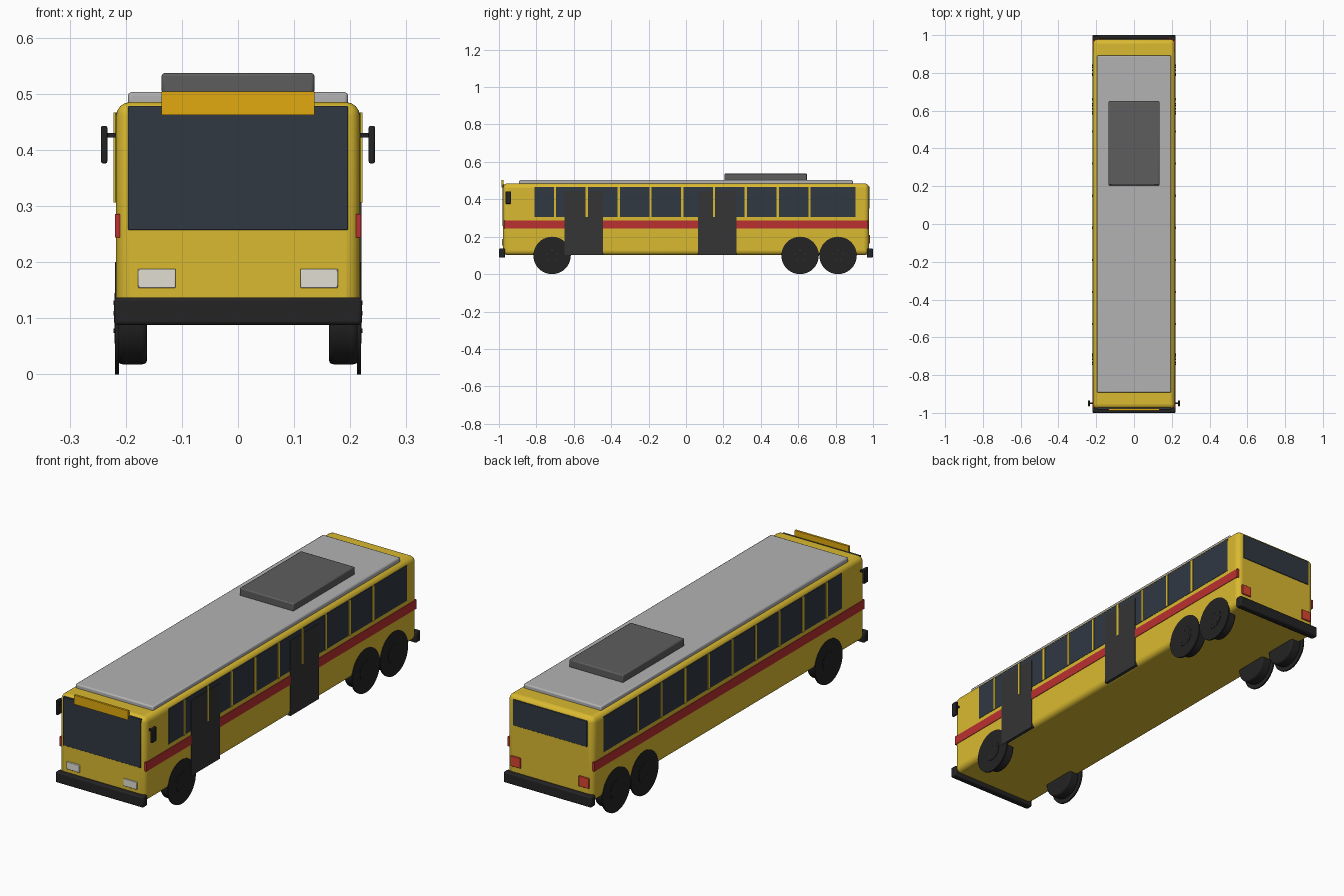
import bpy, math

if "Cube" in bpy.data.objects:
    bpy.data.objects.remove(bpy.data.objects["Cube"])


def mat(name, *c):
    m = bpy.data.materials.new(name)
    m.diffuse_color = (*c, 1)
    m.use_nodes = True
    m.node_tree.nodes["Principled BSDF"].inputs["Base Color"].default_value = m.diffuse_color
    return m


YELLOW = mat("yellow_paint", 0.70, 0.49, 0.03)
GLASS = mat("dark_glass", 0.03, 0.04, 0.055)
RED = mat("red_stripe", 0.50, 0.03, 0.03)
BLACK = mat("black_rubber", 0.017, 0.017, 0.017)
DOOR = mat("door_grey", 0.035, 0.035, 0.035)
ROOF = mat("roof_grey", 0.45, 0.45, 0.45)
VENT = mat("vent_grey", 0.11, 0.11, 0.11)
AMBER = mat("sign_amber", 0.75, 0.40, 0.005)
LAMP = mat("lamp_white", 0.75, 0.73, 0.65)
TAIL = mat("tail_red", 0.70, 0.06, 0.03)


def finish(ob, name, m, bevel, segs):
    ob.name = name
    ob.data.materials.append(m)
    if bevel:
        b = ob.modifiers.new("bevel", "BEVEL")
        b.width, b.segments = bevel, segs
        bpy.ops.object.shade_smooth_by_angle()
    return ob


# box given by its extents on each axis
def box(name, x, y, z, m, bevel=0, segs=2):
    lo, hi = zip(x, y, z)
    bpy.ops.mesh.primitive_cube_add(size=1, location=[(a + b) / 2 for a, b in zip(lo, hi)])
    ob = bpy.context.object
    ob.scale = [b - a for a, b in zip(lo, hi)]
    bpy.ops.object.transform_apply(location=False, rotation=False, scale=True)
    return finish(ob, name, m, bevel, segs)


# the same box on both sides of x = 0
def pair(name, x, *args, **kw):
    box(name + "_right", x, *args, **kw)
    box(name + "_left", (-x[1], -x[0]), *args, **kw)


# cylinder lying along x
def disc(name, x0, x1, y, z, r, m, bevel=0, verts=40):
    bpy.ops.mesh.primitive_cylinder_add(vertices=verts, radius=r, depth=abs(x1 - x0),
                                        location=((x0 + x1) / 2, y, z),
                                        rotation=(0, math.pi / 2, 0))
    ob = finish(bpy.context.object, name, m, bevel, 3)
    bpy.ops.object.shade_smooth_by_angle()
    return ob


# shell and roof
box("body", (-0.217, 0.217), (-0.978, 0.978), (0.102, 0.485), YELLOW, 0.024, 4)
box("roof_panel", (-0.196, 0.196), (-0.892, 0.892), (0.475, 0.503), ROOF, 0.006)
box("roof_unit", (-0.136, 0.136), (0.205, 0.648), (0.50, 0.537), VENT, 0.005)

# front end
box("windshield", (-0.196, 0.196), (-0.982, -0.97), (0.257, 0.478), GLASS, 0.002)
box("destination_sign", (-0.136, 0.136), (-0.987, -0.977), (0.462, 0.504), AMBER)
pair("headlight", (0.111, 0.178), (-0.984, -0.97), (0.154, 0.188), LAMP, bevel=0.002)

# rear end
box("rear_window", (-0.187, 0.187), (0.97, 0.981), (0.35, 0.468), GLASS, 0.002)
pair("tail_light", (0.147, 0.197), (0.97, 0.984), (0.163, 0.21), TAIL, bevel=0.002)

# bumpers
for name, y in (("front_bumper", (-1.0, -0.967)), ("rear_bumper", (0.967, 1.0))):
    box(name, (-0.221, 0.221), y, (0.088, 0.137), BLACK, 0.006)

# side glazing, pillars and stripe
pair("side_window", (0.21, 0.2185), (-0.81, 0.905), (0.306, 0.467), GLASS)
for i in range(9):
    y = -0.70 + 0.17 * i
    pair(f"window_pillar_{i}", (0.21, 0.2215), (y - 0.006, y + 0.006), (0.306, 0.467), YELLOW)
pair("side_stripe", (0.21, 0.2195), (-0.973, 0.973), (0.244, 0.286), RED)

# doors on the right side only
for name, y in (("front_door", (-0.65, -0.444)), ("middle_door", (0.063, 0.27))):
    box(name, (0.205, 0.2205), y, (0.102, 0.445), DOOR)

# mirrors
pair("mirror_arm", (0.21, 0.237), (-0.952, -0.944), (0.422, 0.43), BLACK)
pair("mirror", (0.233, 0.244), (-0.965, -0.935), (0.376, 0.443), BLACK, bevel=0.003)

# wheels with arch discs and hubs
for axle, y in (("front", -0.716), ("rear_inner", 0.61), ("rear_outer", 0.813)):
    for side, s in (("right", 1), ("left", -1)):
        tag = f"{axle}_{side}"
        disc(f"tyre_{tag}", s * 0.162, s * 0.214, y, 0.1, 0.082, BLACK, 0.008)
        disc(f"wheel_arch_{tag}", s * 0.212, s * 0.219, y, 0.1, 0.1, BLACK)
        disc(f"hub_{tag}", s * 0.215, s * 0.2205, y, 0.1, 0.045, BLACK)
        for k in range(5):
            a = math.tau * k / 5 + math.pi / 2
            disc(f"wheel_nut_{tag}_{k}", s * 0.218, s * 0.2218, y + 0.028 * math.cos(a),
                 0.1 + 0.028 * math.sin(a), 0.004, DOOR, verts=8)
